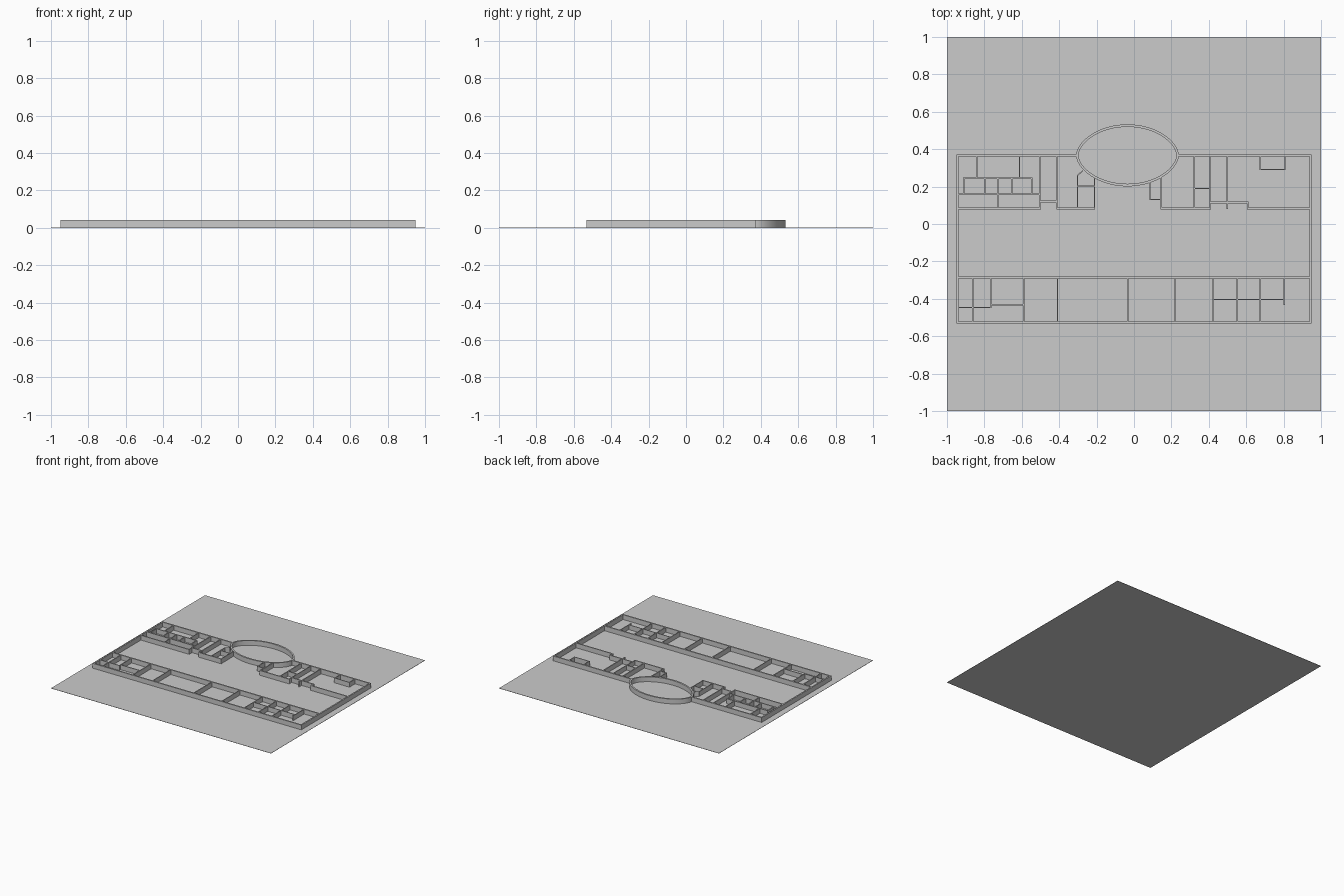
import bpy, bmesh, math

if "Cube" in bpy.data.objects:
    bpy.data.objects.remove(bpy.data.objects["Cube"])

H = 0.041          # wall height
THICK, THIN = 0.011, 0.006

grey = bpy.data.materials.new("plaster grey")
grey.diffuse_color = (0.6, 0.6, 0.6, 1)
grey.use_nodes = True
grey.node_tree.nodes["Principled BSDF"].inputs["Base Color"].default_value = grey.diffuse_color


def finish(name, bm):
    bmesh.ops.recalc_face_normals(bm, faces=bm.faces)
    me = bpy.data.meshes.new(name)
    bm.to_mesh(me)
    bm.free()
    me.materials.append(grey)
    ob = bpy.data.objects.new(name, me)
    bpy.context.collection.objects.link(ob)
    return ob


def prism(bm, pts, z0, z1):
    lo = [bm.verts.new((x, y, z0)) for x, y in pts]
    hi = [bm.verts.new((x, y, z1)) for x, y in pts]
    n = len(pts)
    bm.faces.new(lo[::-1])
    bm.faces.new(hi)
    for i in range(n):
        j = (i + 1) % n
        bm.faces.new((lo[i], lo[j], hi[j], hi[i]))


def wall(bm, x0, y0, x1, y1, t):
    # straight wall along a centre line, extended half a thickness at each end
    d = math.hypot(x1 - x0, y1 - y0)
    ux, uy = (x1 - x0) / d * t / 2, (y1 - y0) / d * t / 2
    prism(bm, [(x0 - ux + uy, y0 - uy - ux), (x1 + ux + uy, y1 + uy - ux),
               (x1 + ux - uy, y1 + uy + ux), (x0 - ux - uy, y0 - uy + ux)], 0.001, H)


def wall_set(name, t, across=(), along=(), free=()):
    # across: (x, y0, y1)   along: (y, x0, x1)   free: (x0, y0, x1, y1)
    bm = bmesh.new()
    for x, a, b in across:
        wall(bm, x, a, x, b, t)
    for y, a, b in along:
        wall(bm, a, y, b, y, t)
    for w in free:
        wall(bm, *w, t)
    return finish(name, bm)


# Ground slab
bm = bmesh.new()
prism(bm, [(-1, -1), (1, -1), (1, 1), (-1, 1)], 0, 0.002)
finish("ground_slab", bm)

# Outer walls and corridor walls
N, S, C, F, E = 0.367, -0.527, 0.083, -0.286, 0.943
wall_set("outer_walls", THICK,
         across=[(-E, S, N), (E, S, N)],
         along=[(S, -E, E), (F, -E, E), (N, -E, -0.305), (N, 0.236, E)])
wall_set("corridor_walls", 0.009,
         along=[(C, -E, -0.503), (C, -0.41, -0.212), (C, 0.145, 0.407),
                (C, 0.608, E), (0.12, -0.503, -0.41), (0.115, 0.407, 0.608)],
         across=[(0.608, C, 0.115)])

# North-west rooms
wall_set("northwest_partitions", 0.008,
         across=[(-0.841, 0.244, N), (-0.503, C, N), (-0.412, C, N),
                 (-0.911, 0.158, 0.244), (-0.546, 0.158, 0.244)]
         + [(x, 0.158, 0.244) for x in (-0.798, -0.728, -0.653)],
         along=[(0.244, -0.911, -0.546), (0.158, -E, -0.503)])
wall_set("northwest_thin_partitions", THIN,
         across=[(-0.612, 0.244, N), (-0.728, C, 0.158), (-0.212, C, 0.24),
                 (-0.302, C, 0.26)],
         along=[(0.202, -0.302, -0.212)],
         free=[(-0.302, 0.26, -0.275, 0.283)])

# North-east rooms
wall_set("northeast_partitions", 0.008,
         across=[(0.145, C, 0.25), (0.321, C, N), (0.498, C, N)])
wall_set("northeast_thin_partitions", THIN,
         across=[(0.086, 0.131, 0.22), (0.407, C, N), (0.675, 0.292, N),
                 (0.808, 0.292, N)],
         along=[(0.131, 0.086, 0.145), (0.19, 0.321, 0.407), (0.292, 0.675, 0.808)])

# South rooms
wall_set("south_partitions", 0.008,
         across=[(x, S, F) for x in (-0.862, -0.589, -0.034, 0.552)],
         along=[(-0.431, -0.766, -0.589)])
wall_set("south_thin_partitions", THIN,
         across=[(x, S, F) for x in (-0.41, 0.219, 0.423, 0.675)]
         + [(-0.766, -0.447, F), (0.803, -0.431, F)],
         along=[(-0.447, -E, -0.766), (-0.404, 0.423, 0.803)])

# Oval hall: a ring wall with slightly pointed ends
bm = bmesh.new()
SEG, CX, CY = 64, -0.035, 0.367
rings = []
for rx, ry, z in ((0.275, 0.166, 0.001), (0.275, 0.166, H),
                  (0.262, 0.152, H), (0.262, 0.152, 0.001)):
    ring = []
    for i in range(SEG):
        a = 2 * math.pi * i / SEG
        s = math.sin(a)
        ring.append(bm.verts.new((CX + rx * math.cos(a),
                                  CY + ry * math.copysign(abs(s) ** 1.15, s), z)))
    rings.append(ring)
for k in range(4):
    p, q = rings[k], rings[(k + 1) % 4]
    for i in range(SEG):
        j = (i + 1) % SEG
        bm.faces.new((p[i], p[j], q[j], q[i]))
hall = finish("oval_hall_wall", bm)
bpy.context.view_layer.objects.active = hall
hall.select_set(True)
bpy.ops.object.shade_smooth_by_angle(angle=math.radians(35))
